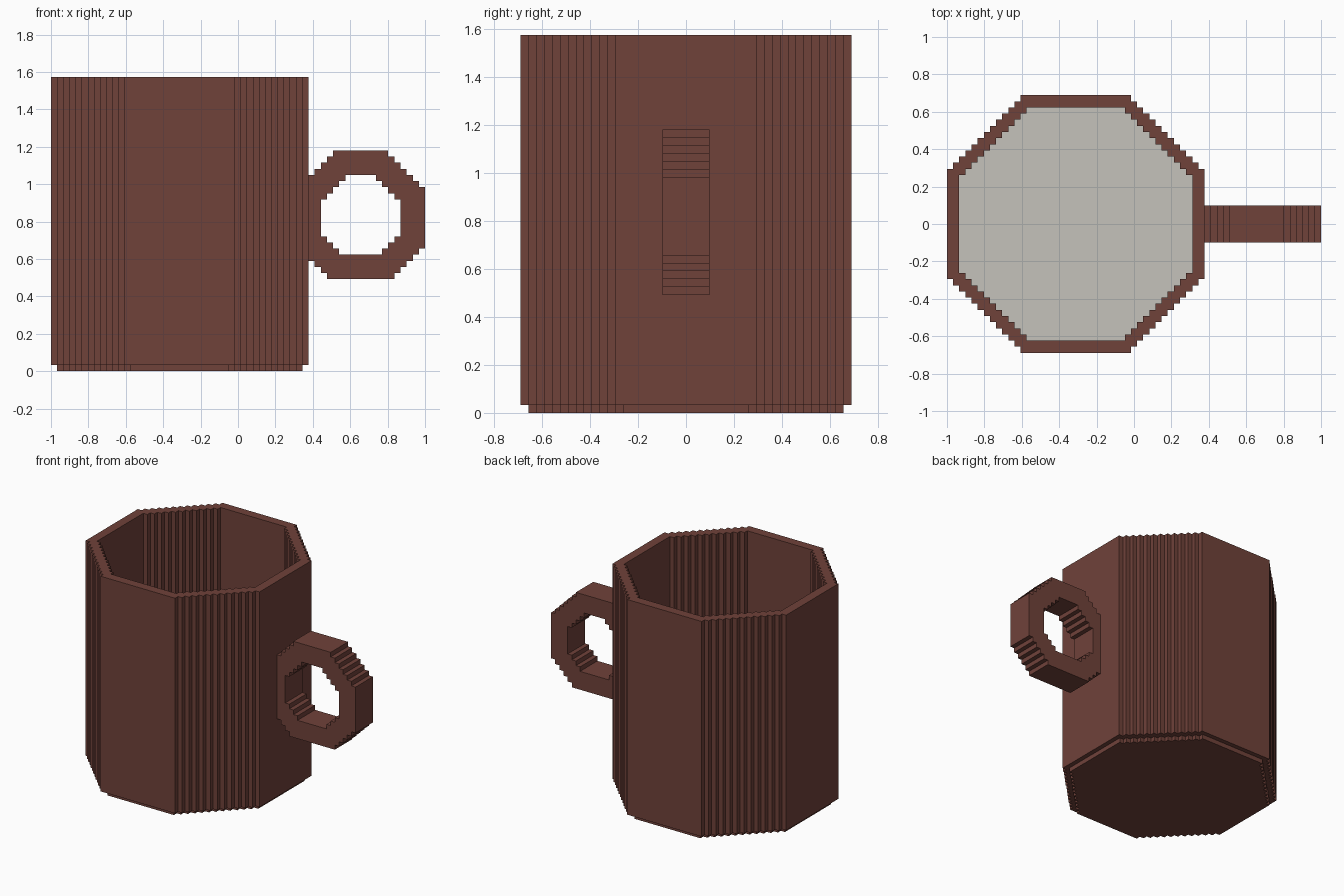
import bpy
import bmesh
from mathutils import Vector

# Remove the default cube
if "Cube" in bpy.data.objects:
    bpy.data.objects.remove(bpy.data.objects["Cube"])

U = 2 / 61                      # size of one block
BODY_X = -10 + 0.5              # body axis, in blocks
HANDLE_X, HANDLE_Z = 20, 25.5   # handle centre, in blocks


def material(name, rgb):
    mat = bpy.data.materials.new(name)
    mat.use_nodes = True
    mat.diffuse_color = (*rgb, 1)
    mat.node_tree.nodes["Principled BSDF"].inputs["Base Color"].default_value = (*rgb, 1)
    return mat


brown = material("brown clay", (0.162, 0.054, 0.042))
pale = material("pale grey", (0.56, 0.54, 0.50))


def stepped_octagon(cx, cy, half, low, high):
    """Octagon with stair-stepped corners; low / high = steps on the lower / upper corners."""
    pts = []
    corners = [(1, -1, low), (1, 1, high), (-1, 1, high), (-1, -1, low)]
    for sx, sy, n in corners:
        part = []
        for i in range(n + 1):
            part.append((cx + sx * (half - n + i), cy + sy * (half - i)))
            if i < n:
                part.append((cx + sx * (half - n + i), cy + sy * (half - i - 1)))
        # Run every corner counter-clockwise
        pts += part if sx * sy < 0 else part[::-1]
    return pts


def prism(name, loops, place, depth, mat):
    """Fill the loops (outline, then hole) and extrude them along depth."""
    bm = bmesh.new()
    for loop in loops:
        unique = [p for i, p in enumerate(loop) if p != loop[i - 1]]
        verts = [bm.verts.new(Vector(place(*p)) * U) for p in unique]
        for i, v in enumerate(verts):
            bm.edges.new((verts[i - 1], v))
    if len(loops) == 1:
        bm.faces.new(bm.verts[:])
    else:
        bmesh.ops.triangle_fill(bm, use_beauty=True, edges=bm.edges[:])
    out = bmesh.ops.extrude_face_region(bm, geom=bm.faces[:], use_keep_orig=True)
    moved = [g for g in out["geom"] if isinstance(g, bmesh.types.BMVert)]
    bmesh.ops.translate(bm, verts=moved, vec=Vector(depth) * U)
    bmesh.ops.recalc_face_normals(bm, faces=bm.faces[:])
    mesh = bpy.data.meshes.new(name)
    bm.to_mesh(mesh)
    bm.free()
    mesh.materials.append(mat)
    obj = bpy.data.objects.new(name, mesh)
    bpy.context.collection.objects.link(obj)
    return obj


def flat_at(z):
    return lambda x, y: (x, y, z)


# Cup wall, open at the top
outer = stepped_octagon(BODY_X, 0, 21, 12, 12)
inner = stepped_octagon(BODY_X, 0, 19, 11, 11)
prism("cup_wall", [outer, inner], flat_at(1), (0, 0, 47), brown)

# Recessed foot under the cup
foot = stepped_octagon(BODY_X, 0, 20, 12, 12)
prism("cup_foot", [foot], flat_at(0), (0, 0, 1), brown)

# Pale floor inside the cup
prism("cup_floor", [inner], flat_at(1), (0, 0, 1), pale)

# Ring handle, its near side sunk into the wall
ring = stepped_octagon(HANDLE_X, HANDLE_Z, 10.5, 5, 6)
ring = [(max(x, BODY_X + 20), z) for x, z in ring]
hole = stepped_octagon(HANDLE_X, HANDLE_Z, 6.5, 3, 4)
prism("handle", [ring, hole], lambda x, z: (x, -3, z), (0, 6, 0), brown)
